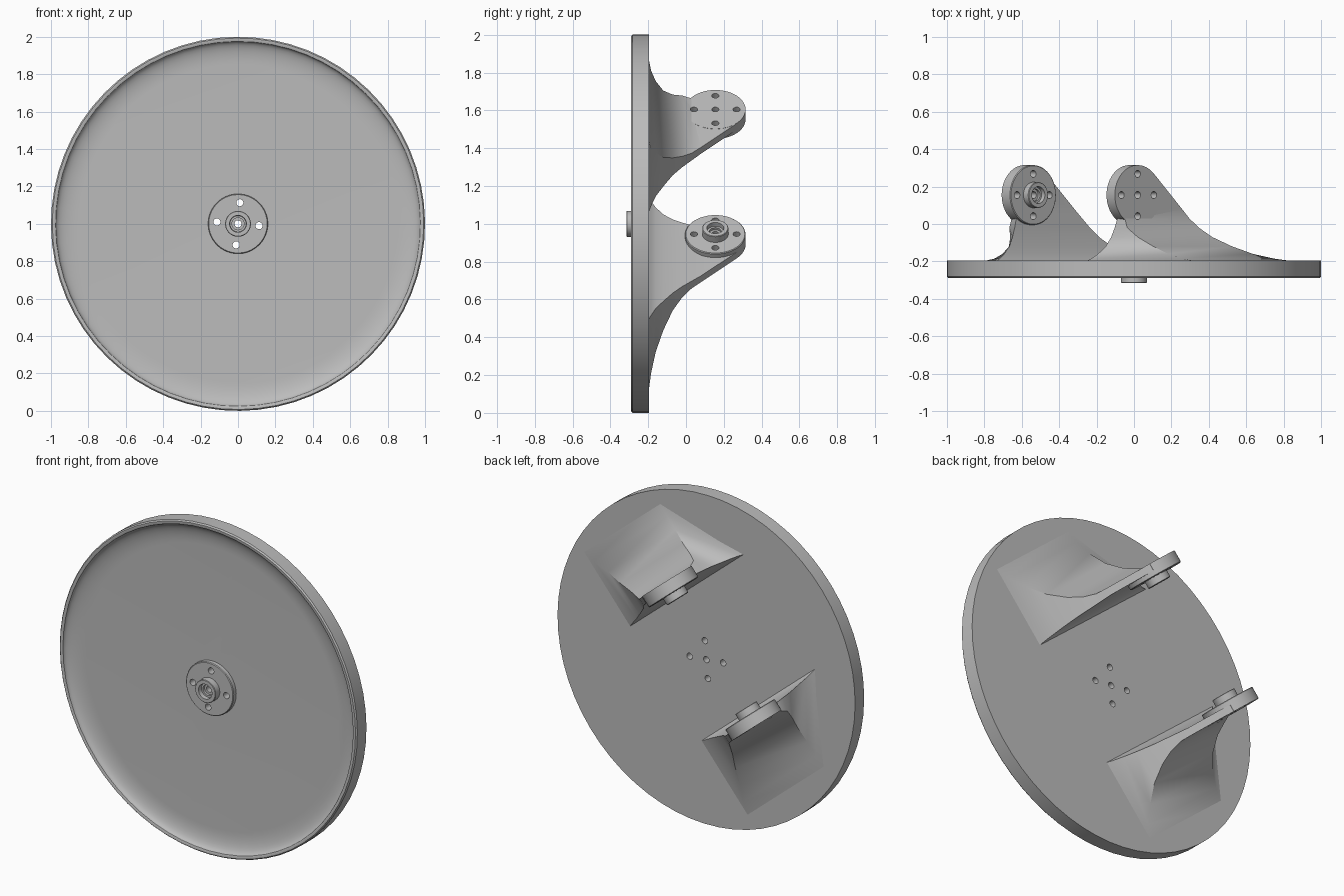
import bpy, bmesh, math
from mathutils import Matrix, Vector

if "Cube" in bpy.data.objects:
    bpy.data.objects.remove(bpy.data.objects["Cube"])

grey = bpy.data.materials.new("grey_plastic")
grey.use_nodes = True
COLOUR = (0.50, 0.50, 0.50, 1)
grey.diffuse_color = COLOUR
grey.node_tree.nodes["Principled BSDF"].inputs["Base Color"].default_value = COLOUR


def make_object(name, bm, frame):
    bmesh.ops.transform(bm, matrix=frame, verts=bm.verts)
    bmesh.ops.remove_doubles(bm, verts=bm.verts, dist=1e-5)
    bmesh.ops.recalc_face_normals(bm, faces=bm.faces)
    mesh = bpy.data.meshes.new(name)
    bm.to_mesh(mesh)
    bm.free()
    mesh.materials.append(grey)
    obj = bpy.data.objects.new(name, mesh)
    bpy.context.collection.objects.link(obj)
    return obj


def skin(bm, rings):
    """Join closed rings of points with quads."""
    rows = [[bm.verts.new(p) for p in ring] for ring in rings]
    n = len(rows[0])
    for a, b in zip(rows, rows[1:]):
        for i in range(n):
            j = (i + 1) % n
            bm.faces.new((a[i], a[j], b[j], b[i]))
    return rows


def lathe(name, profile, frame, segments=48):
    """Turn a (radius, height) profile around the local z axis."""
    bm = bmesh.new()
    angles = [math.tau * i / segments for i in range(segments)]
    rings = [[(r * math.cos(a), r * math.sin(a), z) for a in angles]
             for r, z in profile if r > 0]
    rows = skin(bm, rings)
    for row in (rows[0], rows[-1]):
        bm.faces.new(row)
    return make_object(name, bm, frame)


def drill(parts, frame):
    """Cut a centre hole and four bolt holes through the parts."""
    bm = bmesh.new()
    spots = [(0, 0)] + [(0.113 * math.cos(k * math.pi / 2), 0.113 * math.sin(k * math.pi / 2))
                        for k in range(4)]
    for x, y in spots:
        bmesh.ops.create_cone(bm, cap_ends=True, segments=20, radius1=0.019, radius2=0.019,
                              depth=0.4, matrix=Matrix.Translation((x, y, 0)))
    cutter = make_object("hole_cutter", bm, frame)
    cutter.hide_render = True
    for part in parts:
        mod = part.modifiers.new("holes", 'BOOLEAN')
        mod.operation, mod.solver, mod.object = 'DIFFERENCE', 'EXACT', cutter
        bpy.context.view_layer.update()
        evaluated = part.evaluated_get(bpy.context.evaluated_depsgraph_get())
        cut_mesh = bpy.data.meshes.new_from_object(evaluated)
        part.modifiers.clear()
        part.data = cut_mesh
    bpy.data.objects.remove(cutter)


def servo_horn(name, frame):
    """Thin round flange with a hollow boss."""
    profile = [(0.16, 0), (0.16, 0.024), (0.156, 0.028), (0.069, 0.028), (0.069, 0.067),
               (0.066, 0.07), (0.045, 0.07), (0.043, 0.045), (0.032, 0.045), (0.032, 0.03)]
    return lathe(name, profile, frame)


# Dish with a raised rim and curved inner edge
hub = Matrix.Translation((0, -0.245, 1)) @ Matrix.Rotation(math.pi / 2, 4, 'X') \
    @ Matrix.Rotation(math.radians(-5), 4, 'Z')
dish_profile = [(0.3, -0.05), (1, -0.05), (1, 0.037), (0.993, 0.045), (0.978, 0.045)]
for k in range(9):
    a = math.pi / 2 * (1 - k / 8)
    dish_profile.append((0.85 + 0.125 * math.sin(a), 0.043 * (1 - math.cos(a))))
dish = lathe("dish", dish_profile, hub, 64)
hub_horn = servo_horn("hub_horn", hub)
drill([dish, hub_horn], hub)
parts = [dish, hub_horn]

# Bracket sections: y, outer side, inner side, wide edge, near edge outside, near edge inside
SECTIONS = [
    (-0.200, 0.42, -0.10, 0.74, 0.06, -0.28),
    (-0.185, 0.31, -0.09, 0.69, 0.05, -0.25),
    (-0.160, 0.22, -0.08, 0.62, 0.03, -0.21),
    (-0.120, 0.13, -0.07, 0.55, 0.00, -0.165),
    (-0.070, 0.06, -0.06, 0.47, -0.05, -0.135),
    (-0.020, 0.02, -0.055, 0.41, -0.09, -0.115),
    (0.030, 0.00, -0.05, 0.36, -0.09, -0.10),
    (0.080, -0.001, -0.045, 0.31, -0.08, -0.09),
    (0.265, -0.001, -0.044, 0.118, -0.08, -0.08),
]
AXIS_Y = 0.155
TILT = math.radians(40)


def bracket(prefix, x, z, side):
    """Flared arm ending in a tilted round plate that carries a horn."""
    normal = Vector((math.sin(TILT), 0, math.cos(TILT))) * side
    along = Vector((math.cos(TILT), 0, -math.sin(TILT)))
    frame = Matrix((along, (0, 1, 0), normal)).transposed().to_4x4()
    frame.translation = (x, AXIS_Y, z)
    bm = bmesh.new()
    rings = []
    for y, outer, inner, wide, near_out, near_in in SECTIONS:
        v = y - AXIS_Y
        rings.append([(near_in, v, inner), (near_out, v, outer),
                      (wide, v, outer), (wide, v, inner)])
    rows = skin(bm, rings)
    bm.faces.new(rows[0])
    bm.faces.new(rows[-1])
    arm = make_object(prefix + "_arm", bm, frame)
    plate = lathe(prefix + "_plate", [(0.16, -0.045), (0.16, 0)], frame)
    inward = frame @ Matrix.Translation((0, 0, -0.045)) @ Matrix.Rotation(math.pi, 4, 'X')
    horn = servo_horn(prefix + "_horn", inward)
    drill([arm, plate, horn], frame)
    parts.extend([arm, plate, horn])


bracket("upper", 0.02, 1.605, 1)
bracket("lower", -0.585, 0.89, -1)

# Smooth shading with crisp edges
bpy.ops.object.select_all(action='DESELECT')
for part in parts:
    part.select_set(True)
bpy.context.view_layer.objects.active = dish
bpy.ops.object.shade_smooth_by_angle(angle=math.radians(35))
